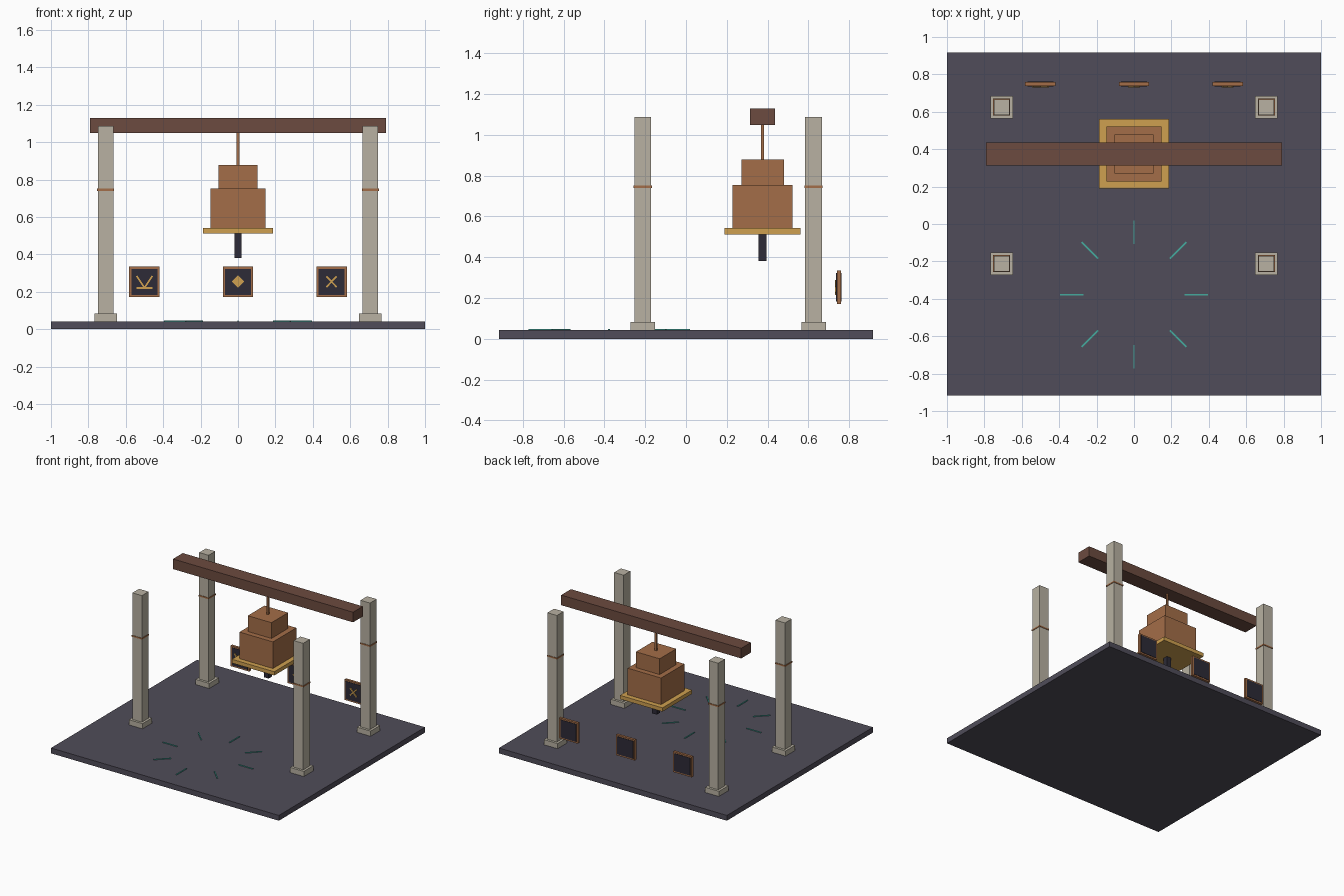
import bpy
from math import pi, sin, cos, atan2, hypot

if "Cube" in bpy.data.objects:
    bpy.data.objects.remove(bpy.data.objects["Cube"])


def material(name, r, g, b):
    m = bpy.data.materials.new(name)
    m.diffuse_color = (r, g, b, 1)
    m.use_nodes = True
    m.node_tree.nodes["Principled BSDF"].inputs["Base Color"].default_value = m.diffuse_color
    return m


SLATE = material("slate", 0.08, 0.073, 0.1)
STONE = material("stone", 0.48, 0.44, 0.36)
COPPER = material("copper", 0.37, 0.155, 0.065)
WOOD = material("wood", 0.15, 0.07, 0.05)
GOLD = material("gold", 0.62, 0.35, 0.08)
DARK = material("dark_iron", 0.026, 0.024, 0.038)
TEAL = material("teal", 0.06, 0.4, 0.34)


def box(name, centre, size, mat, rot=(0, 0, 0)):
    bpy.ops.mesh.primitive_cube_add(size=1, location=centre, rotation=rot)
    ob = bpy.context.object
    ob.name = name
    ob.scale = size
    ob.data.materials.append(mat)
    return ob


def block(name, x, y, z0, z1, w, d, mat):
    """Upright box between two heights."""
    return box(name, (x, y, (z0 + z1) / 2), (w, d, z1 - z0), mat)


def stroke(name, a, b, y, mat):
    """Thin raised bar between two (x, z) points on a panel face."""
    dx, dz = b[0] - a[0], b[1] - a[1]
    box(name, ((a[0] + b[0]) / 2, y, (a[1] + b[1]) / 2),
        (hypot(dx, dz), 0.008, 0.009), mat, (0, -atan2(dz, dx), 0))


# Floor slab
FLOOR = 0.042
block("floor_slab", 0, 0, 0, FLOOR, 2, 1.832, SLATE)

# Four stone pillars with plinths and copper bands
for side, x in (("left", -0.708), ("right", 0.708)):
    for end, y in (("front", -0.212), ("back", 0.625)):
        tag = f"{end}_{side}"
        block(f"plinth_{tag}", x, y, FLOOR, 0.083, 0.12, 0.12, STONE)
        block(f"pillar_{tag}", x, y, 0.083, 1.087, 0.083, 0.083, STONE)
        block(f"pillar_band_{tag}", x, y, 0.74, 0.751, 0.09, 0.09, COPPER)

# Beam and hanging stepped bell
BY = 0.375
block("beam", 0, BY, 1.048, 1.128, 1.58, 0.122, WOOD)
block("hanger_rod", 0, BY, 0.87, 1.06, 0.015, 0.015, COPPER)
block("bell_crown", 0, BY, 0.753, 0.878, 0.208, 0.208, COPPER)
block("bell_body", 0, BY, 0.542, 0.753, 0.293, 0.293, COPPER)
block("bell_rim", 0, BY, 0.512, 0.542, 0.372, 0.372, GOLD)
block("clapper", 0, BY, 0.38, 0.512, 0.04, 0.04, DARK)

# Three framed panels behind the bell
PY, PZ = 0.749, 0.253
for tag, x in (("left", -0.5), ("middle", 0), ("right", 0.5)):
    box(f"panel_frame_{tag}", (x, PY, PZ), (0.163, 0.02, 0.163), COPPER)
    box(f"panel_plate_{tag}", (x, PY, PZ), (0.14, 0.026, 0.14), DARK)

# Raised symbols on the panel fronts
SY = PY - 0.016
for s in (-1, 1):
    stroke("vee_arm", (-0.5, 0.222), (-0.5 + s * 0.042, 0.285), SY, GOLD)
    stroke("cross_arm", (0.5 - s * 0.028, 0.225), (0.5 + s * 0.028, 0.283), SY, GOLD)
stroke("vee_base", (-0.543, 0.22), (-0.457, 0.22), SY, GOLD)
box("diamond", (0, SY, 0.254), (0.047, 0.008, 0.047), GOLD, (0, pi / 4, 0))

# Ring of radial floor marks
for i in range(8):
    a = i * pi / 4
    box(f"floor_mark_{i + 1}", (0.333 * cos(a), -0.377 + 0.333 * sin(a), FLOOR + 0.002),
        (0.125, 0.008, 0.006), TEAL, (0, 0, a))
